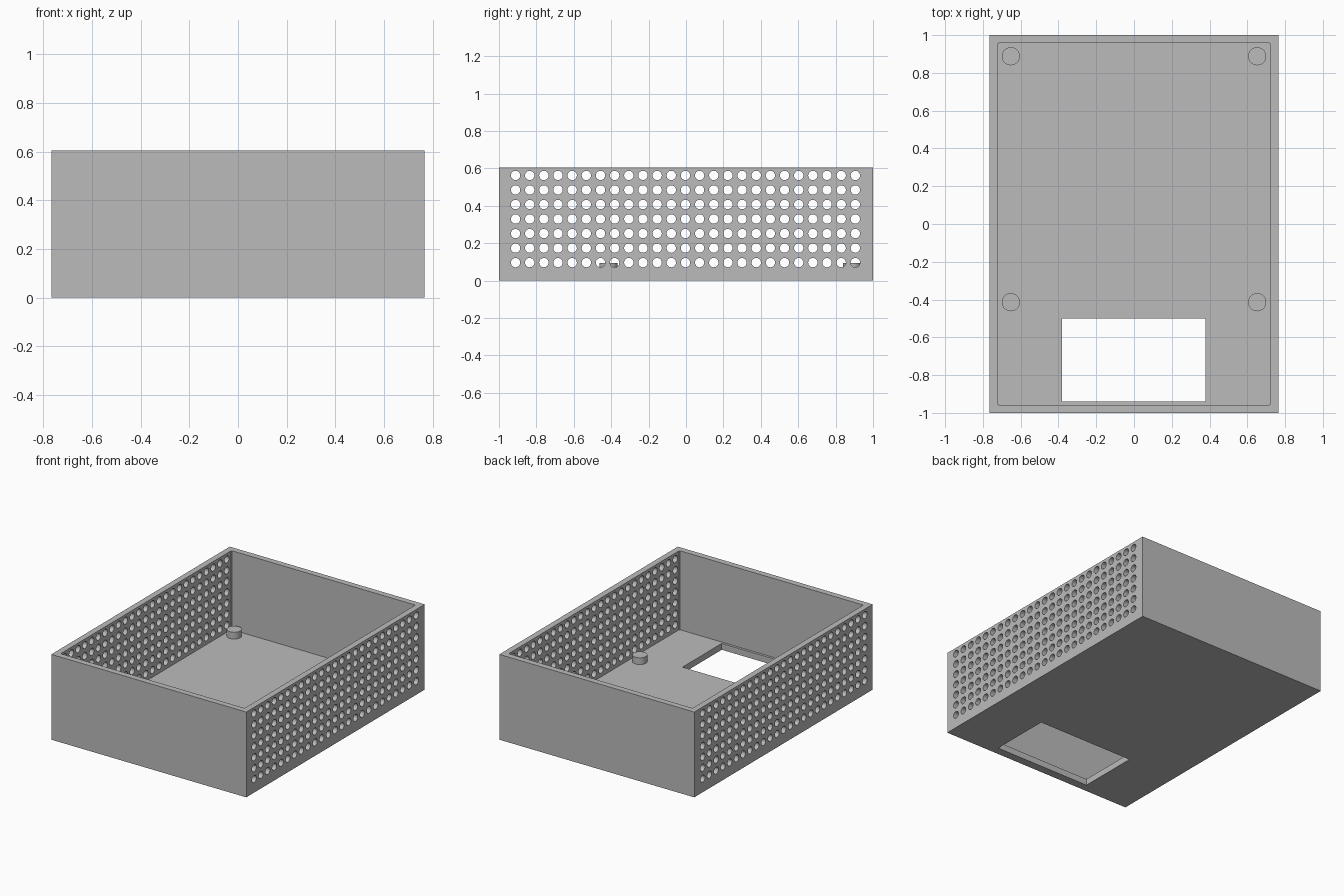
import bpy
import bmesh
import math
from mathutils import Matrix, Vector

if "Cube" in bpy.data.objects:
    bpy.data.objects.remove(bpy.data.objects["Cube"], do_unlink=True)

# Main dimensions
W, L, H = 1.53, 2.0, 0.605
WALL = 0.043
FLOOR = 0.045
HOLE_R = 0.025

grey = bpy.data.materials.new("grey_plastic")
grey.use_nodes = True
colour = (0.5, 0.5, 0.5, 1)
grey.diffuse_color = colour
grey.node_tree.nodes["Principled BSDF"].inputs["Base Color"].default_value = colour


def add_object(name, bm):
    mesh = bpy.data.meshes.new(name)
    bmesh.ops.recalc_face_normals(bm, faces=bm.faces)
    bm.to_mesh(mesh)
    bm.free()
    mesh.materials.append(grey)
    obj = bpy.data.objects.new(name, mesh)
    bpy.context.collection.objects.link(obj)
    return obj


def box(name, low, high):
    bm = bmesh.new()
    low, high = Vector(low), Vector(high)
    matrix = Matrix.Translation((low + high) / 2) @ Matrix.Diagonal((high - low).to_4d())
    bmesh.ops.create_cube(bm, size=1, matrix=matrix)
    return add_object(name, bm)


def add_cylinder(bm, radius, depth, matrix, sides=24):
    bmesh.ops.create_cone(bm, cap_ends=True, segments=sides, radius1=radius,
                          radius2=radius, depth=depth, matrix=matrix)


def post(name, x, y, z0, z1, radius):
    bm = bmesh.new()
    add_cylinder(bm, radius, z1 - z0, Matrix.Translation((x, y, (z0 + z1) / 2)), 32)
    return add_object(name, bm)


def smooth(obj):
    bpy.ops.object.select_all(action='DESELECT')
    obj.select_set(True)
    bpy.context.view_layer.objects.active = obj
    bpy.ops.object.shade_smooth_by_angle(angle=math.radians(30))


# Open tray with a floor window
tray = box("tray", (-W / 2, -L / 2, 0), (W / 2, L / 2, H))
cavity = box("cavity_cutter", (-W / 2 + WALL, -L / 2 + WALL, FLOOR),
             (W / 2 - WALL, L / 2 - WALL, H + 0.1))
window = box("window_cutter", (-0.38, -0.94, -0.1), (0.378, -0.5, 0.2))

# Ventilation grid through both side walls
bm = bmesh.new()
sideways = Matrix.Rotation(math.pi / 2, 4, 'Y')
for col in range(25):
    for row in range(7):
        spot = Matrix.Translation((0, (col - 12) * 0.0757 - 0.003, 0.096 + row * 0.0777))
        add_cylinder(bm, HOLE_R, W + 0.2, spot @ sideways)
vents = add_object("vent_cutter", bm)

# Cut the tray, then discard the cutters
cutters = (cavity, window, vents)
for cutter in cutters:
    cutter.hide_render = True
    mod = tray.modifiers.new(cutter.name, 'BOOLEAN')
    mod.operation = 'DIFFERENCE'
    mod.solver = 'EXACT'
    mod.object = cutter
bpy.context.view_layer.update()
cut = bpy.data.meshes.new_from_object(
    tray.evaluated_get(bpy.context.evaluated_depsgraph_get()))
tray.modifiers.clear()
tray.data = cut
for cutter in cutters:
    bpy.data.objects.remove(cutter, do_unlink=True)
smooth(tray)

# Corner screw posts and floor standoffs, mirrored left and right
for side, sx in (("left", 1), ("right", -1)):
    for end, sy in (("front", -1), ("back", 1)):
        r = 0.027
        smooth(post(f"corner_post_{end}_{side}", sx * (W / 2 - r), sy * (L / 2 - r),
                    FLOOR / 2, H, r))
    for end, y in (("front", -0.414), ("back", 0.888)):
        smooth(post(f"standoff_{end}_{side}", sx * 0.652, y, FLOOR / 2, 0.093, 0.048))
